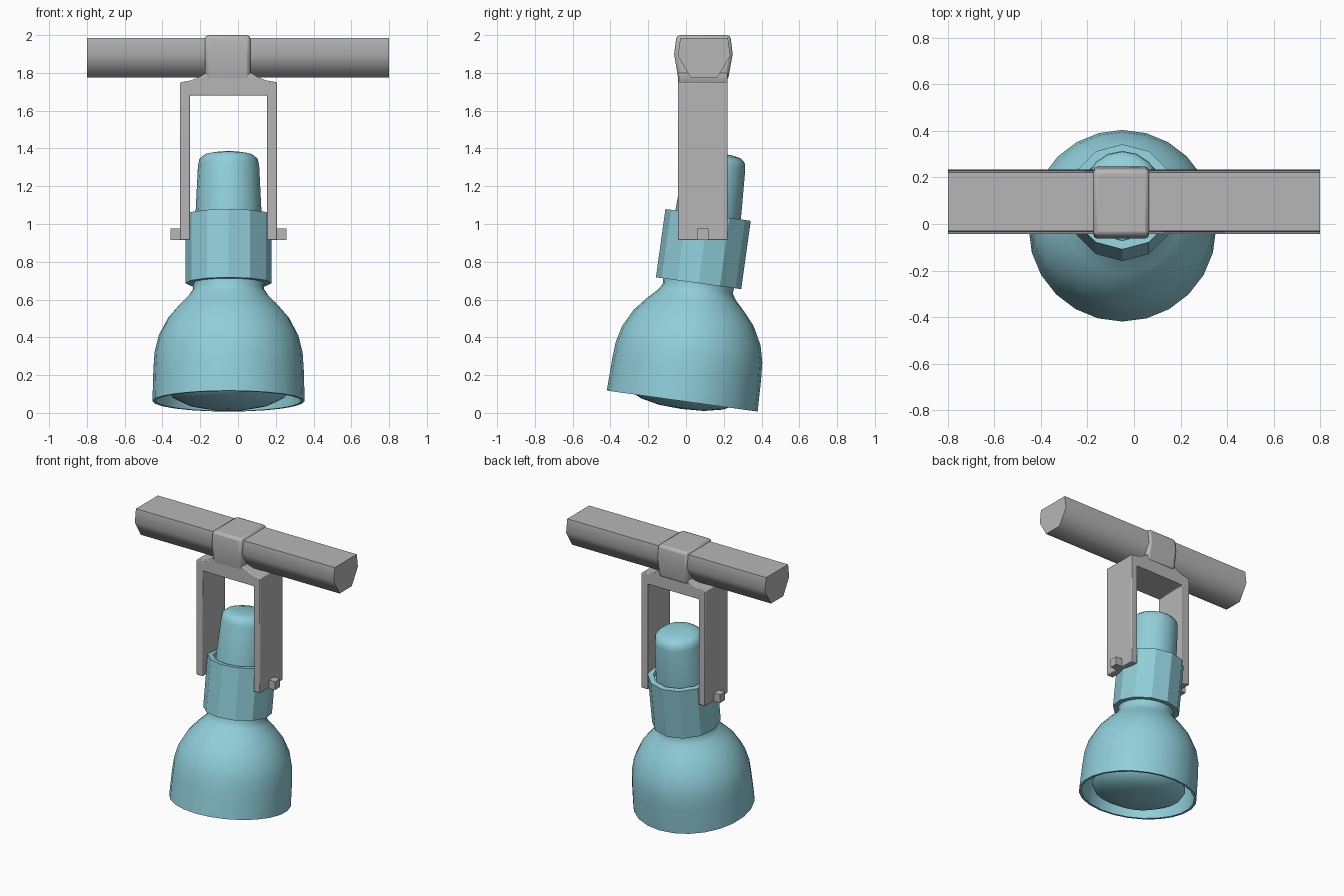
import bpy, bmesh, math
from mathutils import Matrix, Vector

if "Cube" in bpy.data.objects:
    bpy.data.objects.remove(bpy.data.objects["Cube"])

CX = -0.05                                   # symmetry plane of the fork and lamp
TILT = 0.138                                 # lamp leans about the x axis


def material(name, rgb):
    m = bpy.data.materials.new(name)
    m.diffuse_color = (*rgb, 1)
    m.use_nodes = True
    m.node_tree.nodes["Principled BSDF"].inputs["Base Color"].default_value = m.diffuse_color
    return m


GREY = material("grey metal", (0.47, 0.47, 0.47))
TEAL = material("pale teal", (0.28, 0.62, 0.70))


def finish(name, bm, mat, angle, bevel=0):
    bmesh.ops.recalc_face_normals(bm, faces=bm.faces)
    me = bpy.data.meshes.new(name)
    bm.to_mesh(me)
    bm.free()
    ob = bpy.data.objects.new(name, me)
    bpy.context.collection.objects.link(ob)
    me.materials.append(mat)
    if bevel:
        b = ob.modifiers.new("bevel", 'BEVEL')
        b.width, b.segments, b.limit_method = bevel, 2, 'ANGLE'
    bpy.ops.object.select_all(action='DESELECT')
    ob.select_set(True)
    bpy.context.view_layer.objects.active = ob
    bpy.ops.object.shade_smooth_by_angle(angle=math.radians(angle))
    return ob


def prism(name, points, direction, mat, angle=35, bevel=0):
    """Extrude a planar outline along a vector."""
    bm = bmesh.new()
    face = bm.faces.new([bm.verts.new(p) for p in points])
    ext = bmesh.ops.extrude_face_region(bm, geom=[face])
    verts = [v for v in ext["geom"] if isinstance(v, bmesh.types.BMVert)]
    bmesh.ops.translate(bm, verts=verts, vec=Vector(direction))
    return finish(name, bm, mat, angle, bevel)


def lathe(name, profile, sides, mat, angle=35):
    """Spin a (radius, height) profile about the lamp axis, then tilt it."""
    bm = bmesh.new()
    rings = []
    for r, h in profile:
        if r == 0:
            rings.append([bm.verts.new((0, 0, h))] * sides)
        else:
            rings.append([bm.verts.new((r * math.sin(2 * math.pi * i / sides),
                                        r * math.cos(2 * math.pi * i / sides), h))
                          for i in range(sides)])
    for a, b in zip(rings, rings[1:]):
        for i in range(sides):
            j = (i + 1) % sides
            bm.faces.new(list(dict.fromkeys((a[i], a[j], b[j], b[i]))))
    bm.transform(Matrix.Translation((CX, -0.02, 0.0625)) @ Matrix.Rotation(-TILT, 4, 'X'))
    return finish(name, bm, mat, angle)


# Horizontal rail
rail = [(-0.03, 1.985), (0.222, 1.985), (0.235, 1.89), (0.165, 1.775),
        (0.025, 1.775), (-0.043, 1.89)]
prism("rail", [(-0.8, y, z) for y, z in rail], (1.6, 0, 0), GREY, 65)

# Clamp wrapped round the rail
clamp = [(-0.05, 2.0), (0.235, 2.0), (0.247, 1.9), (0.222, 1.76),
         (-0.04, 1.76), (-0.063, 1.9)]
prism("clamp", [(-0.175, y, z) for y, z in clamp], (0.24, 0, 0), GREY, 35, 0.018)

# Fork: inverted U with curved shoulders
half = [(0.12, 1.80), (0.15, 1.78), (0.20, 1.76), (0.257, 1.75),
        (0.257, 0.915), (0.204, 0.915), (0.204, 1.68)]
outline = half + [(-x, z) for x, z in reversed(half)]
prism("fork", [(CX + x, -0.042, z) for x, z in outline], (0, 0.262, 0), GREY, 30, 0.006)

# Pivot knobs, one on each side
for side, label in ((-1, "left"), (1, "right")):
    square = [(0.06, 0.915), (0.118, 0.915), (0.118, 0.975), (0.06, 0.975)]
    prism(label + "_pivot_knob", [(CX + side * 0.20, y, z) for y, z in square],
          (side * 0.107, 0, 0), GREY, 30)

# Bell shade: outer skin, rim, then inner skin
lathe("bell_shade", [(0, 0.64), (0.19, 0.64), (0.187, 0.60), (0.21, 0.565), (0.26, 0.515),
                     (0.32, 0.445), (0.37, 0.35), (0.392, 0.26), (0.398, 0.17), (0.403, 0),
                     (0.385, 0), (0.38, 0.17), (0.35, 0.34), (0.25, 0.49), (0.17, 0.56),
                     (0, 0.56)], 24, TEAL, 40)

# Bulb inside the shade
lathe("bulb", [(0, -0.042), (0.12, -0.036), (0.22, -0.015), (0.30, 0.025), (0.32, 0.06),
               (0.30, 0.12), (0.20, 0.32), (0.12, 0.45), (0.10, 0.57)], 24, TEAL, 40)

# Twelve-sided collar held by the fork
lathe("collar", [(0, 0.63), (0.228, 0.63), (0.228, 0.995), (0.19, 0.995), (0.185, 0.97),
                 (0, 0.97)], 12, TEAL, 20)

# Lamp socket with rounded top
lathe("socket", [(0.175, 0.96), (0.174, 1.02), (0.162, 1.26), (0.154, 1.295), (0.13, 1.315),
                 (0.08, 1.325), (0, 1.328)], 16, TEAL, 50)
